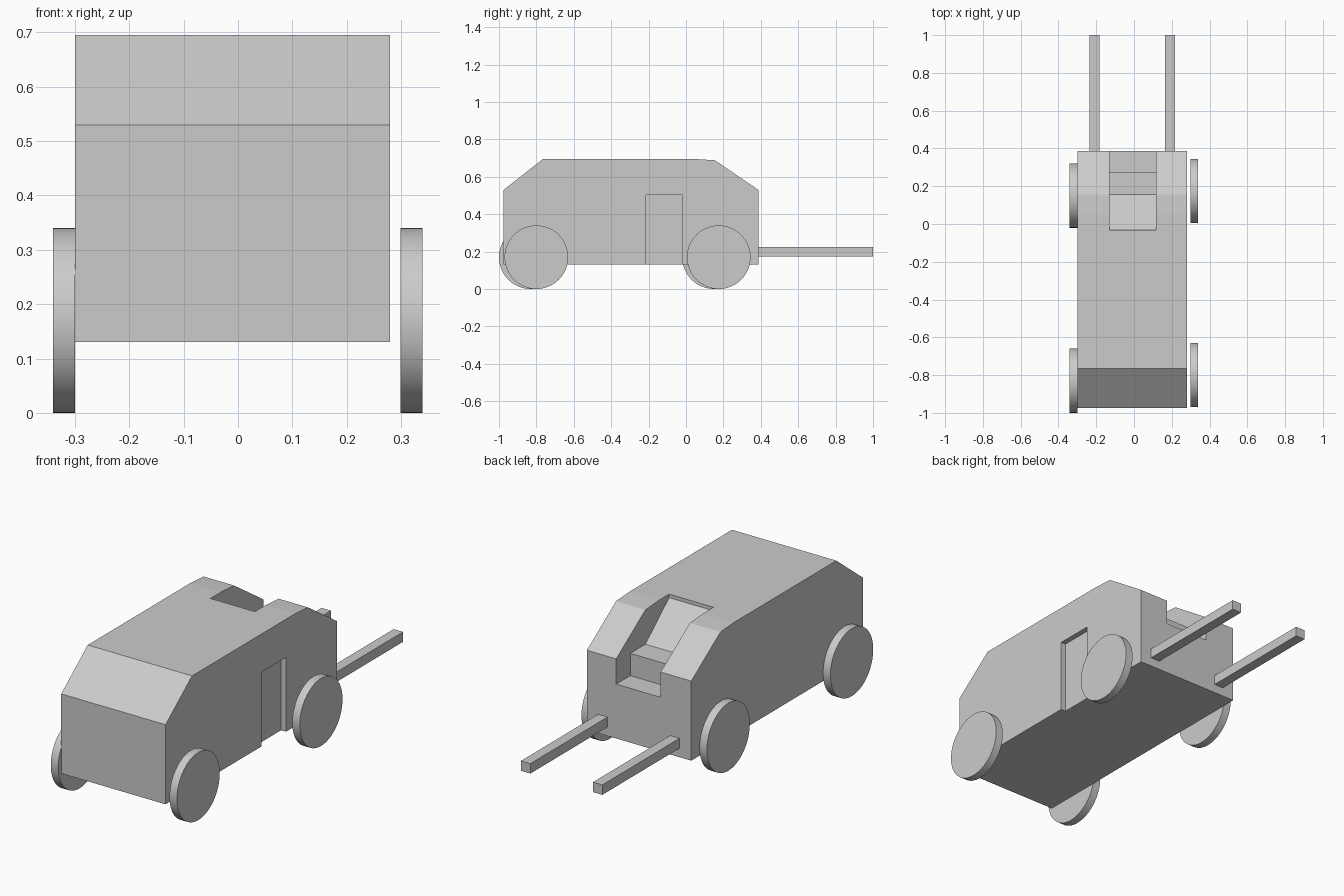
import bpy, bmesh, math

if "Cube" in bpy.data.objects:
    bpy.data.objects.remove(bpy.data.objects["Cube"])


def extrude_profile(name, pts, x0, x1):
    """Extrude a (y, z) outline from x0 to x1."""
    bm = bmesh.new()
    face = bm.faces.new([bm.verts.new((x0, y, z)) for y, z in pts])
    ext = bmesh.ops.extrude_face_region(bm, geom=[face])
    moved = [v for v in ext["geom"] if isinstance(v, bmesh.types.BMVert)]
    bmesh.ops.translate(bm, verts=moved, vec=(x1 - x0, 0, 0))
    bmesh.ops.recalc_face_normals(bm, faces=bm.faces)
    mesh = bpy.data.meshes.new(name)
    bm.to_mesh(mesh)
    bm.free()
    obj = bpy.data.objects.new(name, mesh)
    bpy.context.collection.objects.link(obj)
    return obj


def rect(y0, y1, z0, z1):
    return [(y0, z0), (y1, z0), (y1, z1), (y0, z1)]


def cut(target, cutter):
    cutter.hide_render = True
    mod = target.modifiers.new("cut", 'BOOLEAN')
    mod.operation = 'DIFFERENCE'
    mod.solver = 'EXACT'
    mod.object = cutter
    bpy.context.view_layer.objects.active = target
    bpy.ops.object.modifier_apply(modifier=mod.name)
    bpy.data.objects.remove(cutter)


# wagon body
body = extrude_profile("wagon_body", [
    (-0.975, 0.13), (0.387, 0.13), (0.387, 0.53), (0.155, 0.688),
    (0.05, 0.695), (-0.765, 0.695), (-0.975, 0.53)], -0.30, 0.28)

# driver seat recess: footwell, seat, sloped backrest
cut(body, extrude_profile("seat_cutter", [
    (0.5, 0.403), (0.275, 0.403), (0.275, 0.515), (0.155, 0.515),
    (-0.033, 0.677), (-0.033, 0.8), (0.5, 0.8)], -0.13, 0.117))

# side door recess
cut(body, extrude_profile("door_cutter", rect(-0.213, -0.02, 0.05, 0.503), 0.253, 0.4))

# pulling shafts
for side, x in (("left", -0.235), ("right", 0.165)):
    extrude_profile(side + "_shaft", rect(0.38, 1.0, 0.175, 0.225), x, x + 0.052)

# wheels
for name, x, y in (("left_front_wheel", -0.32, -0.83), ("left_back_wheel", -0.32, 0.15),
                   ("right_front_wheel", 0.319, -0.80), ("right_back_wheel", 0.319, 0.175)):
    bpy.ops.mesh.primitive_cylinder_add(vertices=64, radius=0.17, depth=0.041,
                                        location=(x, y, 0.17),
                                        rotation=(0, math.pi / 2, 0))
    bpy.context.object.name = name
    bpy.ops.object.shade_smooth_by_angle(angle=math.radians(30))
